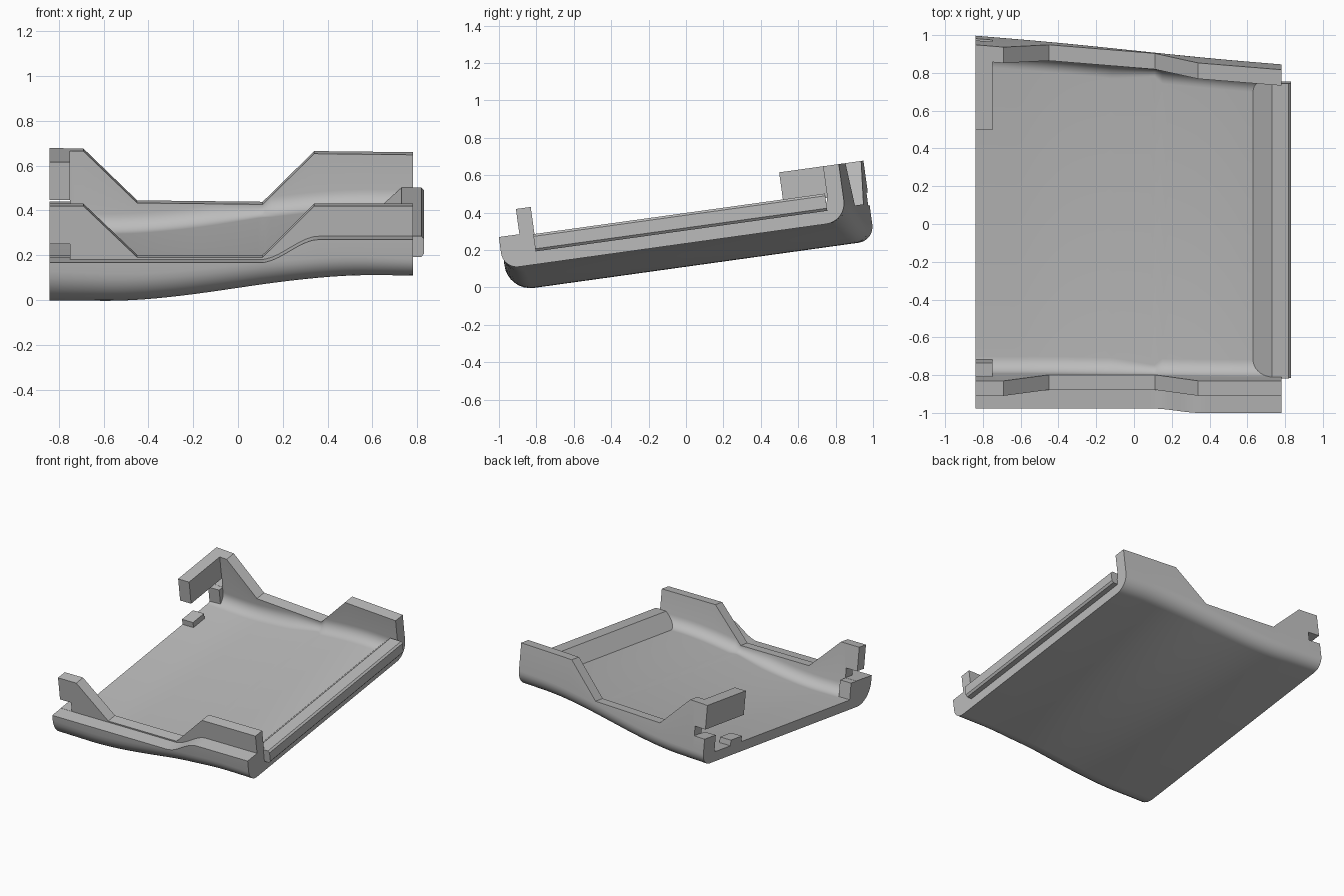
import bpy, bmesh, math
from mathutils import Vector

cube = bpy.data.objects.get("Cube")
if cube:
    bpy.data.objects.remove(cube)

TILT = math.radians(7.92)      # whole tray leans up towards the back
X0, X1 = -0.84, 0.78
TOP, LOW = 0.541, 0.31         # high and low wall tops

grey = bpy.data.materials.new("plain grey")
grey.use_nodes = True
grey.diffuse_color = (0.5, 0.5, 0.5, 1)
grey.node_tree.nodes["Principled BSDF"].inputs["Base Color"].default_value = (0.5, 0.5, 0.5, 1)


def finish(name, bm):
    bmesh.ops.recalc_face_normals(bm, faces=bm.faces)
    mesh = bpy.data.meshes.new(name)
    bm.to_mesh(mesh)
    bm.free()
    obj = bpy.data.objects.new(name, mesh)
    bpy.context.collection.objects.link(obj)
    mesh.materials.append(grey)
    obj.rotation_euler.x = TILT
    return obj


def activate(obj):
    bpy.ops.object.select_all(action='DESELECT')
    obj.select_set(True)
    bpy.context.view_layer.objects.active = obj


def box(name, lo, hi):
    bm = bmesh.new()
    bmesh.ops.create_cube(bm, size=1)
    lo, hi = Vector(lo), Vector(hi)
    for v in bm.verts:
        v.co = (lo + hi) / 2 + v.co * (hi - lo)
    return finish(name, bm)


def loft(name, rings):
    bm = bmesh.new()
    loops = [[bm.verts.new(p) for p in ring] for ring in rings]
    for a, b in zip(loops, loops[1:]):
        for i in range(len(a)):
            j = (i + 1) % len(a)
            bm.faces.new((a[i], a[j], b[j], b[i]))
    bm.faces.new(loops[0])
    bm.faces.new(loops[-1])
    return finish(name, bm)


def ease(x, a, b):
    t = min(max((x - a) / (b - a), 0), 1)
    return t * t * (3 - 2 * t)


def mix(a, b, t):
    return a + (b - a) * t


def arc(cu, cv, ru, rv, start, steps=8):
    return [(cu + ru * math.cos(math.radians(start + 90 * i / steps)),
             cv + rv * math.sin(math.radians(start + 90 * i / steps))) for i in range(steps + 1)]


def wall_top(x):
    # flat-bottomed dip in the middle of both side walls
    if x < -0.45:
        return mix(TOP, LOW, max(0, (x + 0.69) / 0.24))
    return mix(LOW, TOP, min(max((x - 0.11) / 0.23, 0), 1))


def section(x):
    along = (x - X0) / (X1 - X0)
    base = mix(0.11, 0.233, ease(x, -0.6, 0.6))
    floor = base + 0.07
    rim = mix(0.30, 0.405, ease(x, 0.1, 0.36))
    top = wall_top(x)
    front = mix(-0.945, -0.954, ease(x, 0.1, 0.36))
    back = mix(1.033, 0.90, along)
    inner = back - 0.085
    rf, rb = mix(0.15, 0.085, along), mix(0.085, 0.11, along)
    r = min(0.08, top - floor - 0.006)
    pts = [(front, rim), (-0.843, rim), (-0.843, top), (-0.763, top)]
    pts += arc(-0.763 + r, floor + r, r, r, 180)
    pts += arc(inner - r, floor + r, r, r, 270)
    pts += [(inner, top), (back, top)]
    pts += reversed(arc(back - rb, base + rb, rb, rb, 270))
    pts += reversed(arc(front + rf, base + rf, rf, rf, 180))
    return [(x, u, v) for u, v in pts]


# Curved tray with front and back walls
stations = {round(X0 + (X1 - X0) * i / 54, 4) for i in range(55)} | {-0.69, -0.45, 0.11, 0.34}
tray = loft("tray_shell", [section(x) for x in sorted(stations)])

# Slots through both walls at the right end
for name, u0, u1 in (("front_slot", -0.90, -0.70), ("back_slot", 0.86, 1.2)):
    cutter = box(name, (X0 - 0.1, u0, 0.301), (-0.75, u1, 0.37))
    cutter.hide_render = True
    activate(tray)
    mod = tray.modifiers.new(name, 'BOOLEAN')
    mod.operation = 'DIFFERENCE'
    mod.solver = 'EXACT'
    mod.object = cutter
    bpy.ops.object.modifier_apply(modifier=name)
    bpy.data.objects.remove(cutter)
activate(tray)
bpy.ops.object.shade_smooth_by_angle(angle=math.radians(28))

# Sills, hooked tab and small floor stop at the right end
box("front_sill", (X0, -0.80, 0.16), (-0.75, -0.70, 0.30))
box("back_sill", (X0, 0.90, 0.16), (-0.75, 0.98, 0.30))
box("hook_tab", (X0, 0.578, 0.37), (-0.75, 0.96, TOP))
box("floor_stop", (X0, 0.58, 0.15), (-0.75, 0.71, 0.22))

# Ramped ridge with an overhanging lip at the left end
ridge = [(0.63, 0.303), (0.73, 0.395), (0.818, 0.395), (0.83, 0.383), (0.83, 0.316),
         (0.818, 0.302), (0.775, 0.302), (0.775, 0.27), (0.63, 0.27)]
loft("lip_ridge", [[(x, u, v) for x, v in ridge] for u in (-0.77, 0.805)])
